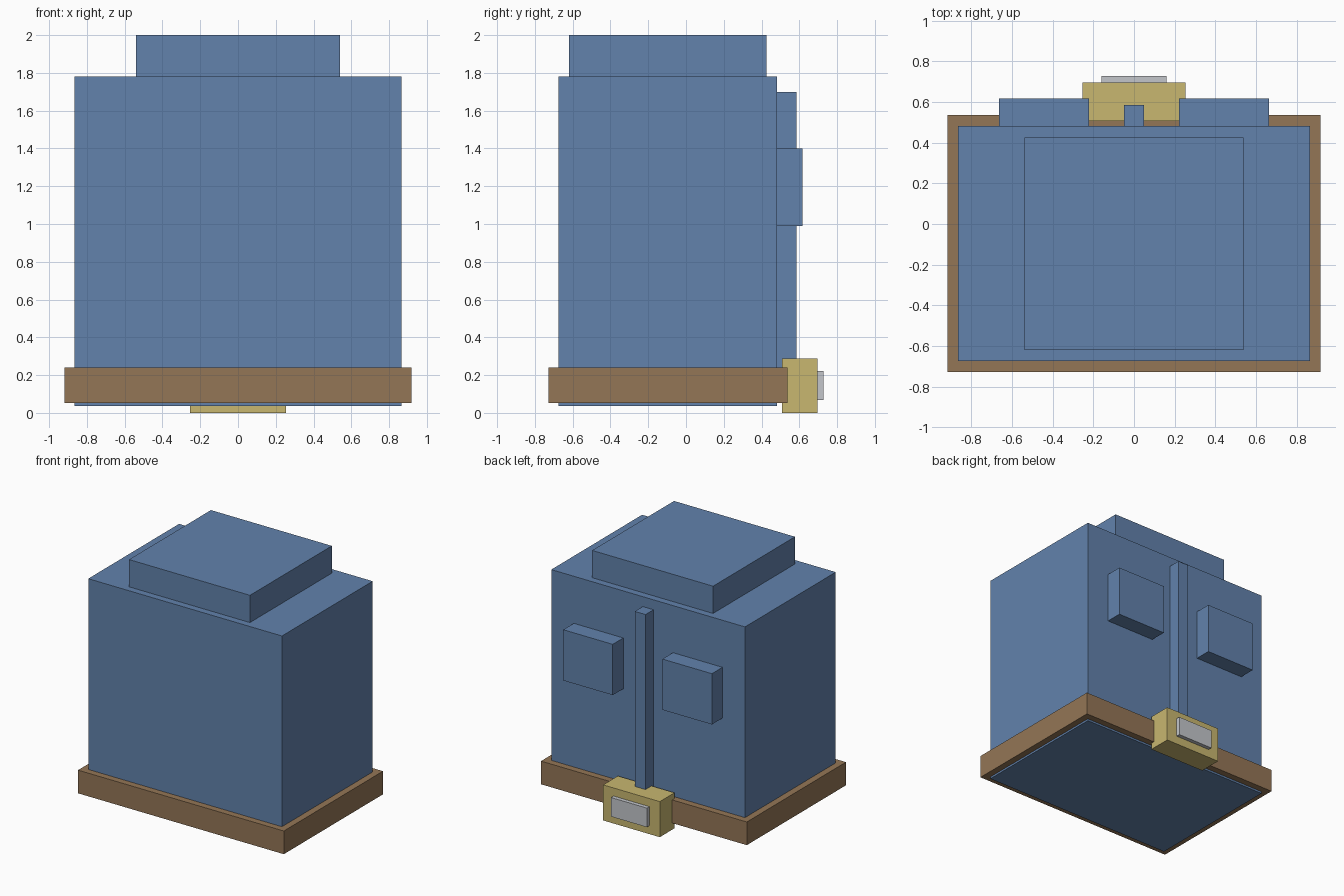
import bpy

cube = bpy.data.objects.get("Cube")
if cube:
    bpy.data.objects.remove(cube, do_unlink=True)


def material(name, srgb):
    """Flat material from an 8-bit sRGB colour."""
    linear = [((c / 255 + 0.055) / 1.055) ** 2.4 for c in srgb] + [1]
    mat = bpy.data.materials.new(name)
    mat.use_nodes = True
    mat.diffuse_color = linear
    mat.node_tree.nodes["Principled BSDF"].inputs["Base Color"].default_value = linear
    return mat


def box(name, x, y, z, mat):
    """Box spanning the given (low, high) range on each axis."""
    spans = (x, y, z)
    bpy.ops.mesh.primitive_cube_add(size=1, location=[(a + b) / 2 for a, b in spans])
    obj = bpy.context.object
    obj.name = name
    obj.scale = [b - a for a, b in spans]
    bpy.ops.object.transform_apply(location=False, rotation=False, scale=True)
    obj.data.materials.append(mat)
    return obj


blue = material("blue cloth", (98, 130, 172))
brown = material("brown leather", (148, 118, 86))
brass = material("brass", (200, 183, 112))
silver = material("silver", (195, 198, 203))

# Body and raised top
box("body", (-0.865, 0.865), (-0.675, 0.483), (0.037, 1.78), blue)
box("raised_top", (-0.54, 0.54), (-0.619, 0.426), (1.78, 2), blue)

# Back spine and the two pockets beside it
box("back_spine", (-0.048, 0.048), (0.483, 0.585), (0.2, 1.7), blue)
for side, sign in (("left", 1), ("right", -1)):
    span = sorted((0.222 * sign, 0.664 * sign))
    box(side + "_pocket", span, (0.483, 0.618), (0.99, 1.4), blue)

# Belt with its buckle on the back
box("belt", (-0.919, 0.919), (-0.728, 0.537), (0.053, 0.24), brown)
box("buckle", (-0.253, 0.253), (0.508, 0.696), (0, 0.287), brass)
box("buckle_plate", (-0.16, 0.16), (0.696, 0.728), (0.068, 0.222), silver)
